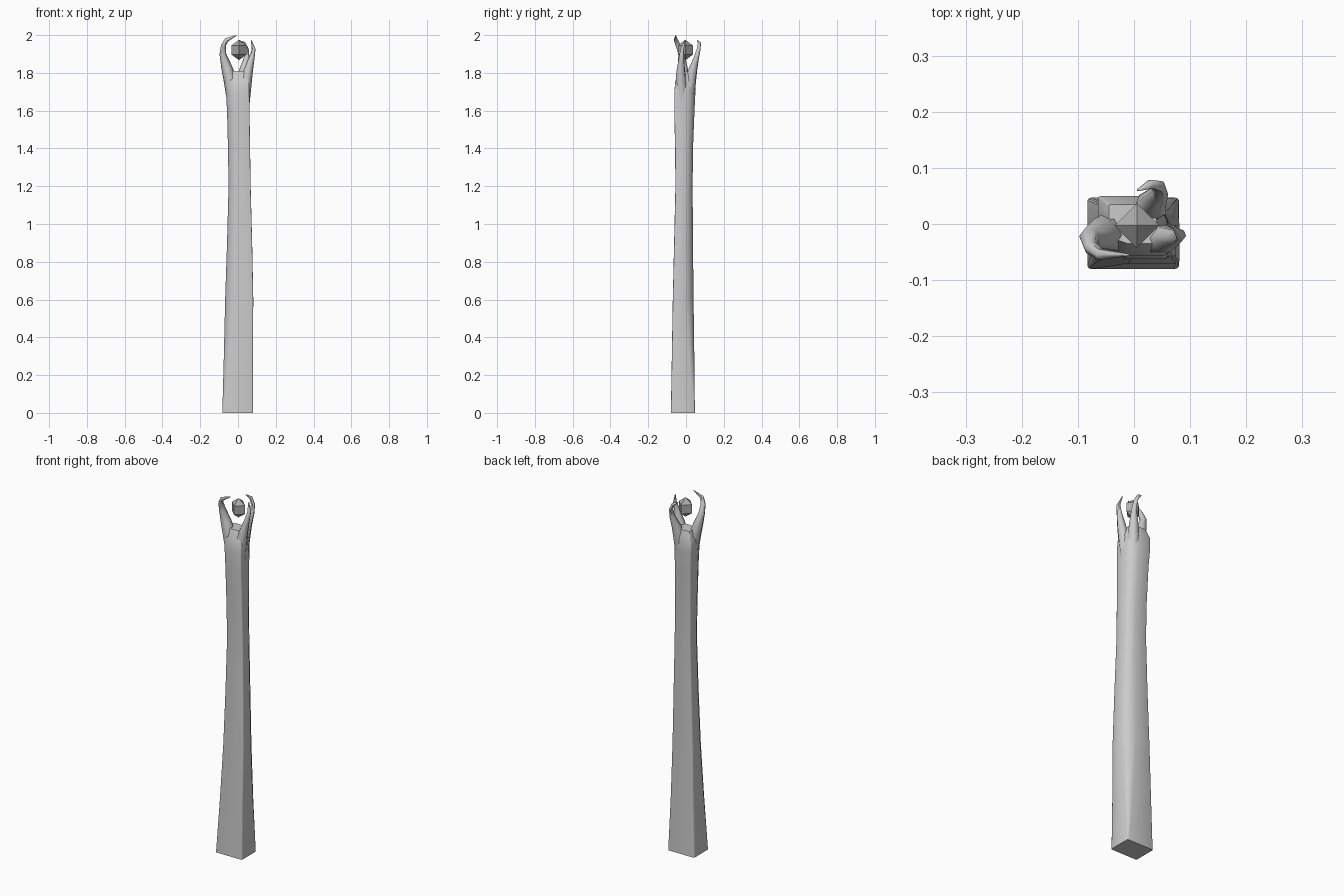
import bpy, bmesh, math
from mathutils import Vector

cube = bpy.data.objects.get("Cube")
if cube:
    bpy.data.objects.remove(cube)


def material(name, value):
    m = bpy.data.materials.new(name)
    m.use_nodes = True
    col = (value, value, value, 1)
    m.diffuse_color = col
    m.node_tree.nodes["Principled BSDF"].inputs["Base Color"].default_value = col
    return m


pale_grey = material("pale grey", 0.6)
stone_grey = material("stone grey", 0.42)


def loft(name, rings, mat, angle):
    """Skin a list of equal point rings and cap both ends."""
    bm = bmesh.new()
    loops = [[bm.verts.new(p) for p in ring] for ring in rings]
    for a, b in zip(loops, loops[1:]):
        for i in range(len(a)):
            j = (i + 1) % len(a)
            bm.faces.new((a[i], a[j], b[j], b[i]))
    bm.faces.new(loops[0][::-1])
    bm.faces.new(loops[-1])
    bmesh.ops.recalc_face_normals(bm, faces=bm.faces)
    mesh = bpy.data.meshes.new(name)
    bm.to_mesh(mesh)
    bm.free()
    mesh.materials.append(mat)
    obj = bpy.data.objects.new(name, mesh)
    bpy.context.collection.objects.link(obj)
    bpy.ops.object.select_all(action="DESELECT")
    obj.select_set(True)
    bpy.context.view_layer.objects.active = obj
    bpy.ops.object.shade_smooth_by_angle(angle=math.radians(angle))
    return obj


def shaft_ring(z, x0, x1, y0, y1, cut):
    """Box section whose two opposite corners are rounded off by cut."""
    w, h = x1 - x0, y1 - y0
    corners = [(x0, y0, cut), (x1, y0, 0.04), (x1, y1, cut), (x0, y1, 0.04)]
    pts = []
    for i, (x, y, c) in enumerate(corners):
        sx = 1 if x == x0 else -1
        sy = 1 if y == y0 else -1
        ends = [Vector((x, y + sy * c * h, z)), Vector((x + sx * c * w, y, z))]
        if i % 2:
            ends.reverse()
        corner = Vector((x, y, z))
        mid = corner * 0.4 + (ends[0] + ends[1]) * 0.3
        pts += [ends[0], mid, ends[1]]
    return pts


# Slightly bent shaft, square at the foot and rounded above
shaft = [
    (0.0, -0.083, 0.08, -0.08, 0.047, 0.04),
    (0.3, -0.075, 0.079, -0.075, 0.044, 0.22),
    (0.6, -0.068, 0.081, -0.07, 0.04, 0.38),
    (0.9, -0.058, 0.075, -0.063, 0.037, 0.4),
    (1.2, -0.05, 0.067, -0.056, 0.035, 0.4),
    (1.4, -0.053, 0.064, -0.058, 0.037, 0.4),
    (1.6, -0.058, 0.061, -0.062, 0.045, 0.4),
    (1.7, -0.064, 0.06, -0.062, 0.05, 0.4),
    (1.76, -0.064, 0.058, -0.056, 0.05, 0.4),
    (1.81, -0.045, 0.04, -0.035, 0.035, 0.4),
]
loft("shaft", [shaft_ring(*s) for s in shaft], pale_grey, 50)


def prong(name, path):
    """Tapering hooked claw along points (x, y, z, radius)."""
    pts = [Vector(p[:3]) for p in path]
    rings = []
    for i, p in enumerate(pts):
        d = (pts[min(i + 1, len(pts) - 1)] - pts[max(i - 1, 0)]).normalized()
        ref = Vector((0.6, 0.8, 0))
        u = (ref - d * ref.dot(d)).normalized()
        v = d.cross(u)
        r = path[i][3]
        rings.append([p + r * (u * math.cos(k * math.tau / 6) + v * math.sin(k * math.tau / 6))
                      for k in range(6)])
    loft(name, rings, pale_grey, 60)


# Three claws around the stone
prong("right_claw", [
    (-0.025, -0.012, 1.64, 0.032), (-0.04, -0.015, 1.76, 0.036),
    (-0.06, -0.018, 1.83, 0.029), (-0.08, -0.024, 1.9, 0.018),
    (-0.077, -0.042, 1.945, 0.013), (-0.06, -0.054, 1.975, 0.011),
    (-0.008, -0.055, 1.998, 0.002)])
prong("left_claw", [
    (0.03, -0.022, 1.62, 0.03), (0.04, -0.026, 1.74, 0.032),
    (0.054, -0.028, 1.81, 0.025), (0.073, -0.024, 1.88, 0.015),
    (0.083, -0.02, 1.925, 0.01), (0.07, -0.005, 1.973, 0.002)])
prong("back_claw", [
    (0.018, 0.012, 1.64, 0.03), (0.023, 0.022, 1.75, 0.033),
    (0.033, 0.037, 1.82, 0.025), (0.046, 0.055, 1.88, 0.015),
    (0.046, 0.067, 1.925, 0.011), (0.03, 0.071, 1.957, 0.009),
    (0.006, 0.06, 1.972, 0.002)])

# Floating cut stone: four-sided column with pointed ends
profile = [(1.868, 0.0005), (1.897, 0.04), (1.945, 0.04), (1.975, 0.0005)]
loft("stone", [[Vector((0.005 + r * math.cos(k * math.pi / 2),
                        -0.003 + r * math.sin(k * math.pi / 2), z)) for k in range(4)]
               for z, r in profile], stone_grey, 20)
